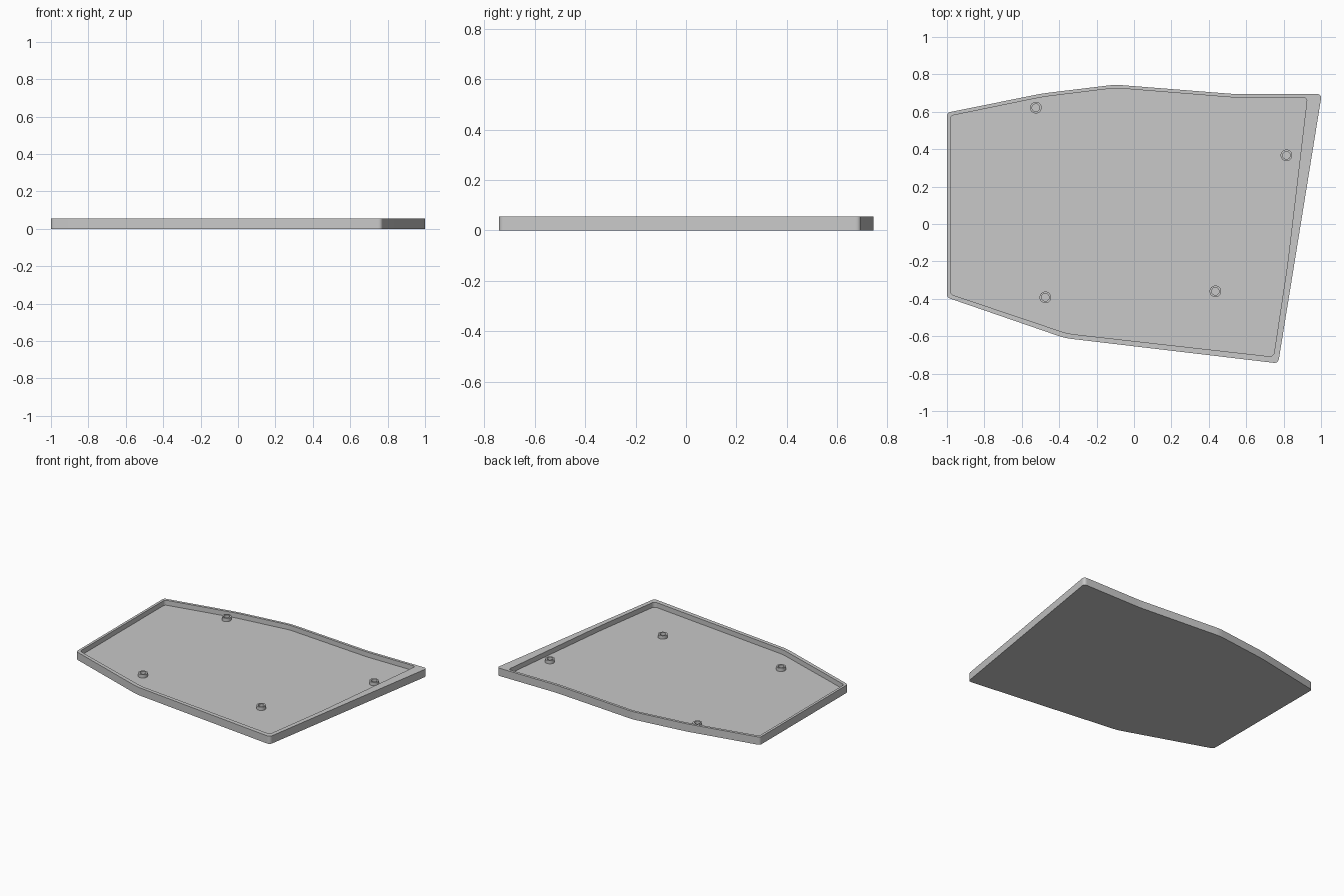
import bpy, bmesh, math
from mathutils import Vector

cube = bpy.data.objects.get("Cube")
if cube:
    bpy.data.objects.remove(cube, do_unlink=True)

HEIGHT, FLOOR, POST_TOP = 0.055, 0.02, 0.044

grey = bpy.data.materials.new("plain grey")
grey.use_nodes = True
colour = (0.58, 0.58, 0.58, 1)
grey.diffuse_color = colour
grey.node_tree.nodes["Principled BSDF"].inputs["Base Color"].default_value = colour

# Corners as (x, y, rounding setback), clockwise from the back right; both loops match
OUTER = [(-1.0, 0.595, 0.018), (-0.49, 0.698, 0.05), (-0.10, 0.745, 0.03),
         (0.535, 0.695, 0.03), (1.004, 0.695, 0.028), (0.856, -0.22, 0.03),
         (0.771, -0.745, 0.026), (-0.37, -0.61, 0.04), (-1.0, -0.393, 0.018)]
INNER = [(-0.982, 0.578, 0.018), (-0.49, 0.679, 0.05), (-0.10, 0.727, 0.03),
         (0.535, 0.676, 0.03), (0.926, 0.676, 0.022), (0.82, -0.22, 0.05),
         (0.746, -0.71, 0.026), (-0.355, -0.586, 0.04), (-0.982, -0.375, 0.018)]


def rounded(corners, steps=8):
    """Outline with each corner replaced by a small curve."""
    pts = []
    for i, (x, y, d) in enumerate(corners):
        c = Vector((x, y))
        before = Vector(corners[i - 1][:2])
        after = Vector(corners[(i + 1) % len(corners)][:2])
        a = c + (before - c).normalized() * d
        b = c + (after - c).normalized() * d
        for k in range(steps + 1):
            t = k / steps
            pts.append(a * (1 - t) ** 2 + c * 2 * t * (1 - t) + b * t * t)
    return pts


def circle(x, y, r, n=32):
    return [Vector((x + r * math.cos(2 * math.pi * k / n),
                    y + r * math.sin(2 * math.pi * k / n))) for k in range(n)]


def loft(name, rings):
    """Skin a stack of (outline, z) rings and cap both ends."""
    bm = bmesh.new()
    loops = [[bm.verts.new((p.x, p.y, z)) for p in pts] for pts, z in rings]
    for lo, hi in zip(loops, loops[1:]):
        n = len(lo)
        for i in range(n):
            j = (i + 1) % n
            bm.faces.new((lo[i], lo[j], hi[j], hi[i]))
    bm.faces.new(loops[0])
    bm.faces.new(loops[-1])
    bmesh.ops.recalc_face_normals(bm, faces=bm.faces)
    mesh = bpy.data.meshes.new(name)
    bm.to_mesh(mesh)
    bm.free()
    mesh.materials.append(grey)
    ob = bpy.data.objects.new(name, mesh)
    bpy.context.collection.objects.link(ob)
    bpy.ops.object.select_all(action='DESELECT')
    ob.select_set(True)
    bpy.context.view_layer.objects.active = ob
    bpy.ops.object.shade_smooth_by_angle(angle=math.radians(30))
    return ob


# Shallow tray: outer wall, rim, inner wall, floor
outer, inner = rounded(OUTER), rounded(INNER)
loft("tray", [(outer, 0), (outer, HEIGHT), (inner, HEIGHT), (inner, FLOOR)])

# Hollow screw posts standing on the floor
POSTS = {"back_right": (-0.525, 0.622), "back_left": (0.815, 0.367),
         "front_left": (0.435, -0.36), "front_right": (-0.474, -0.392)}
for place, (x, y) in POSTS.items():
    wall, hole = circle(x, y, 0.031), circle(x, y, 0.02)
    loft("screw_post_" + place, [(wall, FLOOR - 0.005), (wall, POST_TOP),
                                 (hole, POST_TOP), (hole, FLOOR + 0.001)])
